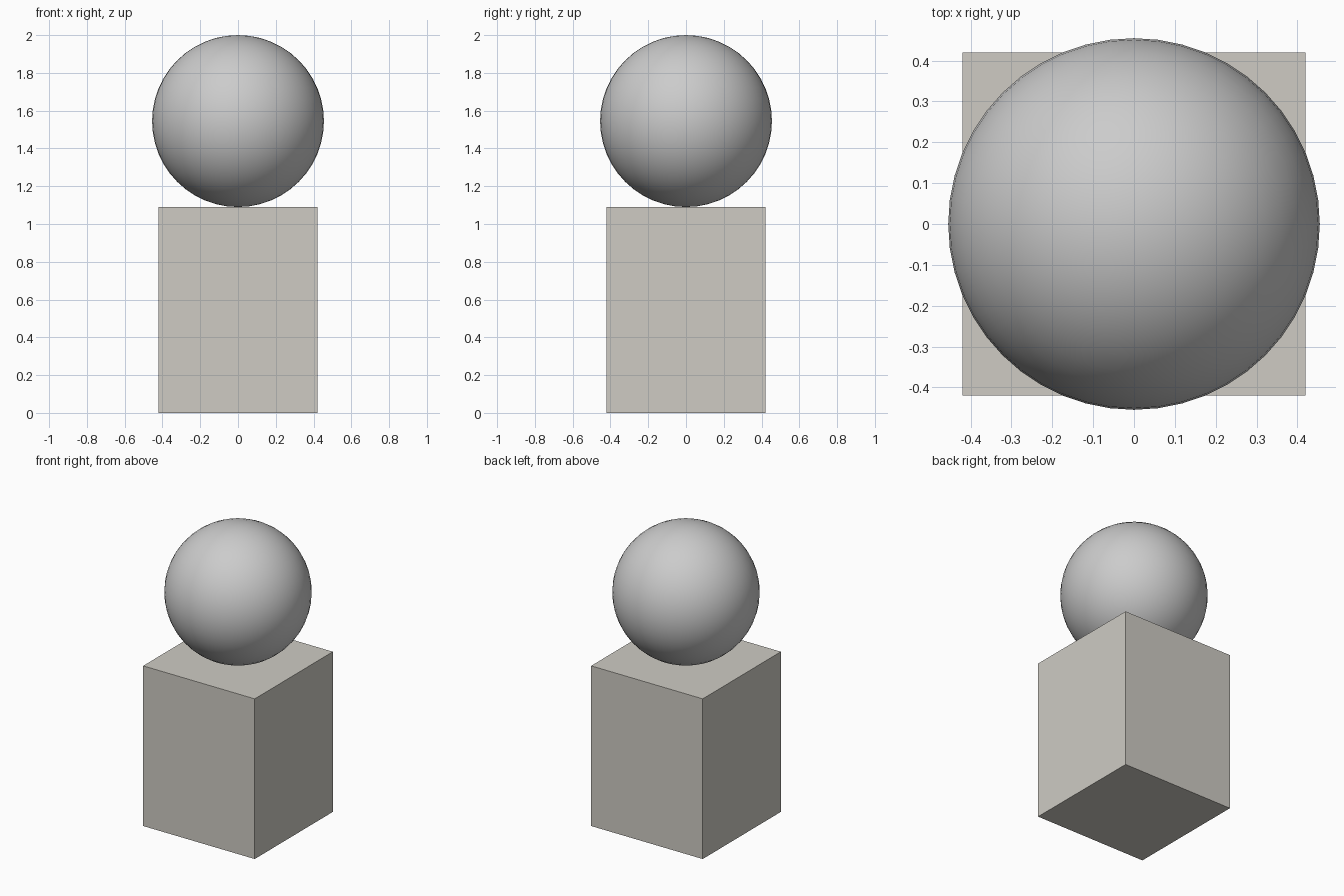
import bpy

if "Cube" in bpy.data.objects:
    bpy.data.objects.remove(bpy.data.objects["Cube"])

HALF = 0.42      # half width of the plinth
HEIGHT = 1.09    # plinth height
RADIUS = 0.455   # ball radius

# Square plinth, flat faced, warm stone grey
bpy.ops.mesh.primitive_cube_add(size=1, location=(0, 0, HEIGHT / 2))
plinth = bpy.context.object
plinth.name = "plinth"
plinth.scale = (2 * HALF, 2 * HALF, HEIGHT)
bpy.ops.object.transform_apply(location=False, rotation=False, scale=True)
stone = bpy.data.materials.new("stone")
stone.diffuse_color = (0.62, 0.60, 0.55, 1)
stone.use_nodes = True
stone.node_tree.nodes["Principled BSDF"].inputs["Base Color"].default_value = stone.diffuse_color
plinth.data.materials.append(stone)

# Smooth ball resting on the plinth
bpy.ops.mesh.primitive_uv_sphere_add(segments=48, ring_count=24, radius=RADIUS,
                                     location=(0, 0, HEIGHT + RADIUS))
ball = bpy.context.object
ball.name = "ball"
bpy.ops.object.shade_smooth()
